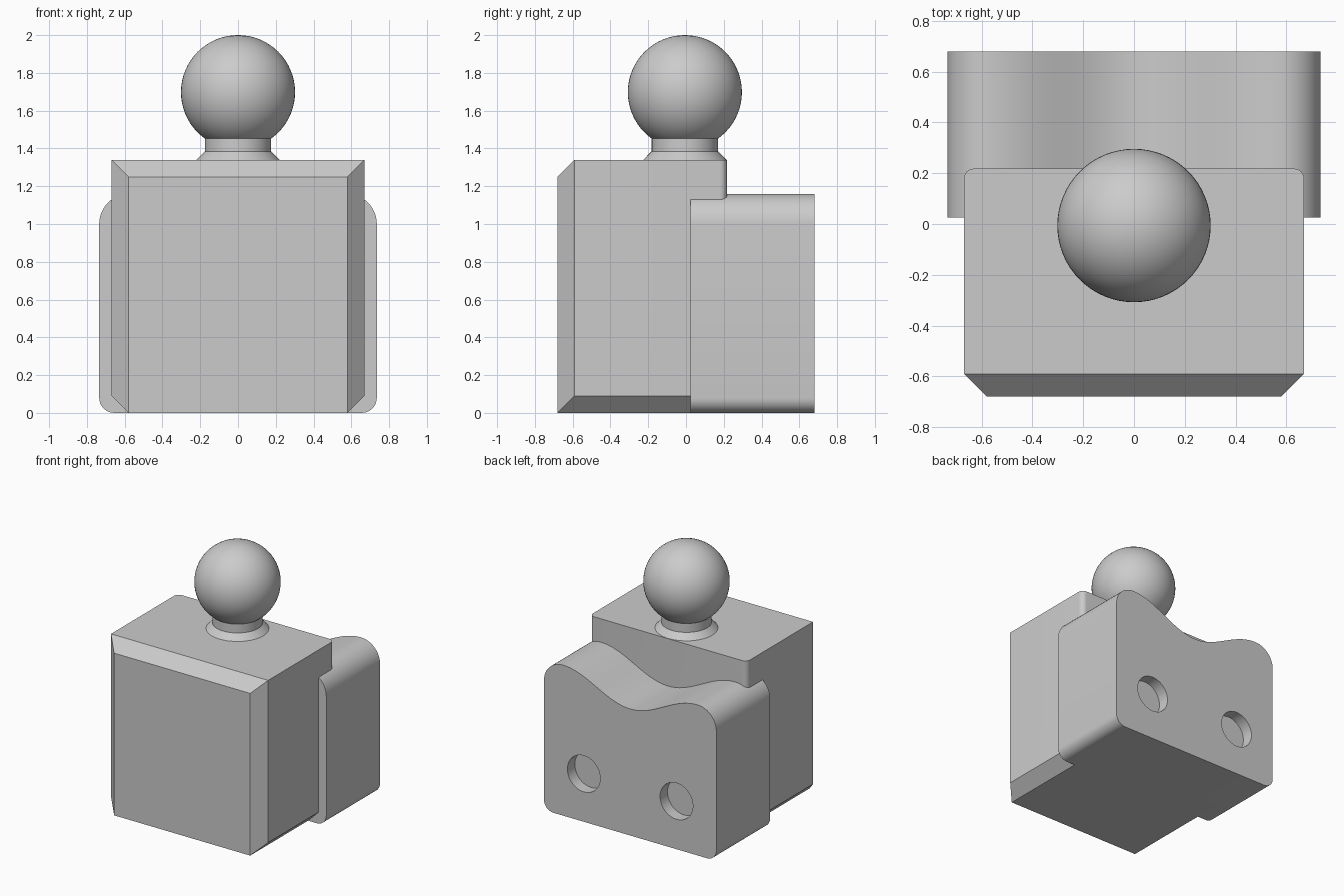
import bpy, bmesh
from math import sin, cos, pi, radians
from mathutils import Vector

cube = bpy.data.objects.get("Cube")
if cube:
    bpy.data.objects.remove(cube, do_unlink=True)

grey = bpy.data.materials.new("plain_grey")
grey.use_nodes = True
grey.diffuse_color = (0.6, 0.6, 0.6, 1)
grey.node_tree.nodes["Principled BSDF"].inputs["Base Color"].default_value = (0.6, 0.6, 0.6, 1)

HALF_DEPTH = 0.68
BALL_Y = -0.006


def arc(cx, cz, r, start, end, steps):
    """Points of a circular arc, angles in degrees."""
    return [(cx + r * cos(radians(start + (end - start) * i / steps)),
             cz + r * sin(radians(start + (end - start) * i / steps)))
            for i in range(steps + 1)]


def mirrored(half):
    """Close a right-hand half outline with its mirror image."""
    return half + [(-x, v) for x, v in reversed(half) if abs(x) > 1e-6]


def prism(name, points, u, v, offset, depth, cuts=()):
    """Extrude an outline in the u-v plane, then slice off the given planes."""
    bm = bmesh.new()
    face = bm.faces.new([bm.verts.new(u * a + v * b + offset) for a, b in points])
    new = bmesh.ops.extrude_face_region(bm, geom=[face])["geom"]
    bmesh.ops.translate(bm, vec=depth, verts=[g for g in new if isinstance(g, bmesh.types.BMVert)])
    bmesh.ops.recalc_face_normals(bm, faces=bm.faces)
    for co, no in cuts:
        bmesh.ops.bisect_plane(bm, geom=bm.verts[:] + bm.edges[:] + bm.faces[:],
                               plane_co=co, plane_no=no, clear_outer=True)
        bmesh.ops.holes_fill(bm, edges=[e for e in bm.edges if e.is_boundary])
    bmesh.ops.recalc_face_normals(bm, faces=bm.faces)
    mesh = bpy.data.meshes.new(name)
    bm.to_mesh(mesh)
    bm.free()
    obj = bpy.data.objects.new(name, mesh)
    bpy.context.collection.objects.link(obj)
    return obj


def finish(obj):
    obj.data.materials.clear()
    obj.data.materials.append(grey)
    bpy.ops.object.select_all(action='DESELECT')
    obj.select_set(True)
    bpy.context.view_layer.objects.active = obj
    bpy.ops.object.shade_smooth_by_angle(angle=radians(30))


X, Y, Z = Vector((1, 0, 0)), Vector((0, 1, 0)), Vector((0, 0, 1))

# Main block: plan with chamfered front and rounded back corners
plan = mirrored([(0.58, -HALF_DEPTH), (0.67, -0.59)] + arc(0.63, 0.178, 0.04, 0, 90, 6))
bevels = [(Vector((0, -0.59, 1.34)), Z - Y)]
bevels += [(Vector((s * 0.58, 0, 0)), X * s - Z) for s in (-1, 1)]
finish(prism("main_block", plan, X, Y, Vector(), Z * 1.34, bevels))

# Back plate: rounded corners and a wavy top
wave = [(0.575 * (1 - i / 24), 1.0675 + 0.0925 * cos(pi * i / 24)) for i in range(1, 25)]
outline = mirrored(arc(0.655, 0.08, 0.08, -90, 0, 8) + arc(0.575, 1.0, 0.16, 0, 90, 12) + wave)
plate = prism("back_plate", outline, X, Z, Y * 0.025, Y * (HALF_DEPTH - 0.025))

# Two shallow round sockets in the back
for side, sx in (("left", 1), ("right", -1)):
    bpy.ops.mesh.primitive_cylinder_add(vertices=40, radius=0.14, depth=0.2,
                                        location=(sx * 0.395, HALF_DEPTH + 0.01, 0.37),
                                        rotation=(pi / 2, 0, 0))
    cutter = bpy.context.object
    cutter.name = side + "_socket_cutter"
    cutter.hide_render = True
    mod = plate.modifiers.new(side + "_socket", 'BOOLEAN')
    mod.operation = 'DIFFERENCE'
    mod.solver = 'EXACT'
    mod.object = cutter
    bpy.context.view_layer.objects.active = plate
    bpy.ops.object.modifier_apply(modifier=mod.name)
    bpy.data.objects.remove(cutter, do_unlink=True)
finish(plate)

# Neck: flared collar and short post
for name, r1, r2, z1, z2 in (("neck_collar", 0.222, 0.176, 1.338, 1.385),
                             ("neck_post", 0.176, 0.176, 1.385, 1.48)):
    bpy.ops.mesh.primitive_cone_add(vertices=48, radius1=r1, radius2=r2, depth=z2 - z1,
                                    location=(0, BALL_Y, (z1 + z2) / 2))
    bpy.context.object.name = name
    finish(bpy.context.object)

# Ball on top
bpy.ops.mesh.primitive_uv_sphere_add(segments=64, ring_count=32, radius=0.302,
                                     location=(0, BALL_Y, 1.698))
bpy.context.object.name = "ball"
finish(bpy.context.object)
